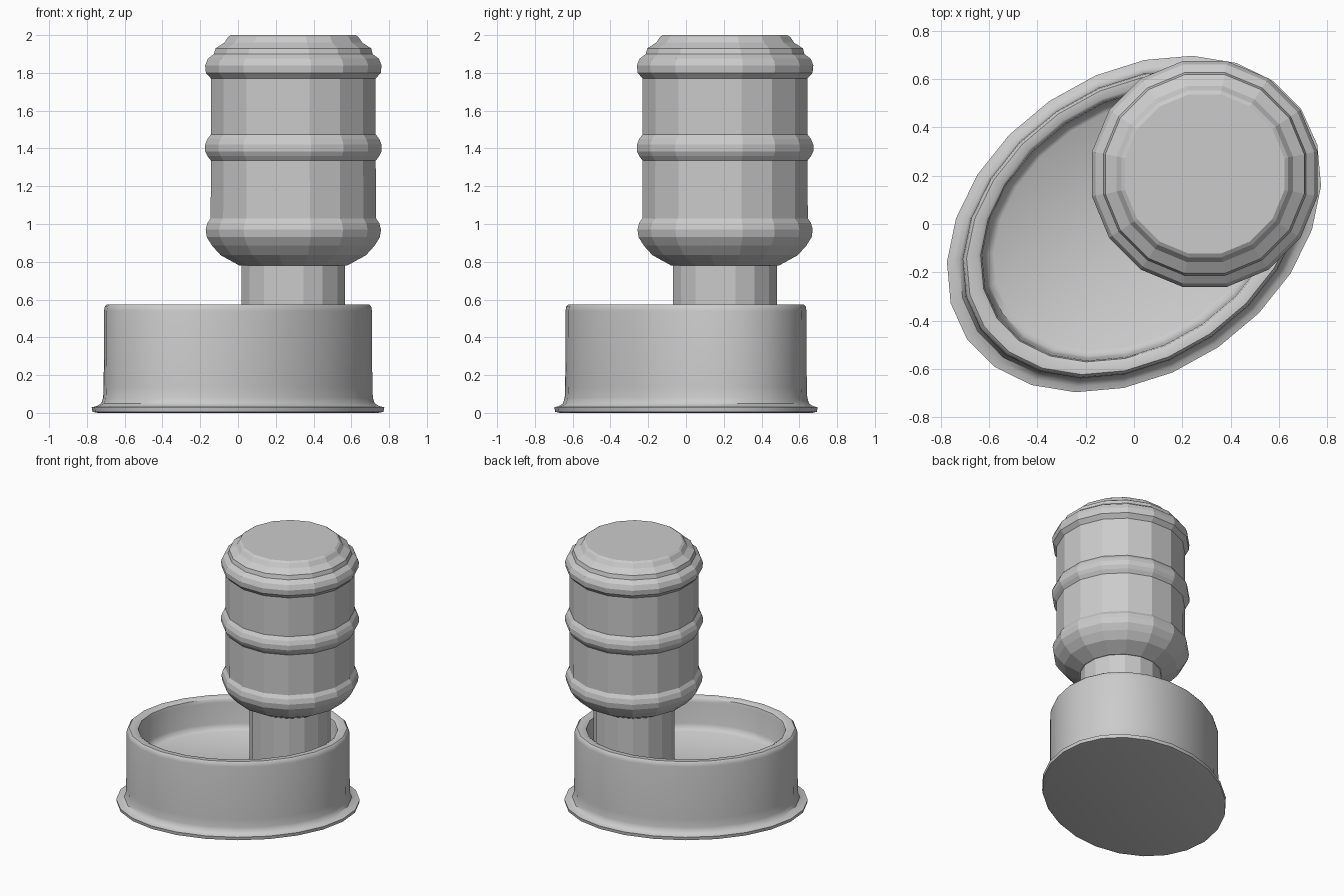
import bpy, bmesh, math

if "Cube" in bpy.data.objects:
    bpy.data.objects.remove(bpy.data.objects["Cube"])


def lathe(name, profile, sides, loc=(0, 0), scale=(1, 1), turn=0.0, smooth=None):
    """Revolve (radius, z) points, closing both ends with flat caps."""
    bm = bmesh.new()
    c, s = math.cos(turn), math.sin(turn)
    rings = []
    for r, z in profile:
        ring = []
        for i in range(sides):
            a = 2 * math.pi * i / sides
            x, y = r * scale[0] * math.cos(a), r * scale[1] * math.sin(a)
            ring.append(bm.verts.new((x * c - y * s + loc[0], x * s + y * c + loc[1], z)))
        rings.append(ring)
    for low, high in zip(rings, rings[1:]):
        for i in range(sides):
            j = (i + 1) % sides
            bm.faces.new((low[i], low[j], high[j], high[i]))
    bm.faces.new(rings[0][::-1])
    bm.faces.new(rings[-1])
    bmesh.ops.recalc_face_normals(bm, faces=bm.faces)
    mesh = bpy.data.meshes.new(name)
    bm.to_mesh(mesh)
    bm.free()
    obj = bpy.data.objects.new(name, mesh)
    bpy.context.collection.objects.link(obj)
    if smooth:
        bpy.ops.object.select_all(action='DESELECT')
        obj.select_set(True)
        bpy.context.view_layer.objects.active = obj
        bpy.ops.object.shade_smooth_by_angle(angle=math.radians(smooth))
    return obj


# Oval basin with flared foot, rounded rim and recessed floor
basin = [(0.96, 0.0), (0.995, 0.006), (1.0, 0.03), (0.965, 0.036), (0.935, 0.05),
         (0.922, 0.08), (0.918, 0.14), (0.916, 0.54), (0.91, 0.563), (0.895, 0.575),
         (0.84, 0.575), (0.82, 0.565), (0.812, 0.54), (0.80, 0.38),
         (0.785, 0.35), (0.75, 0.335)]
lathe("basin", basin, 24, scale=(0.84, 0.618), turn=math.radians(34.5), smooth=40)

CENTRE = (0.293, 0.207)
TURN = math.radians(11.25)

# Pedestal under the barrel
lathe("pedestal", [(0.28, 0.32), (0.28, 0.80)], 16, CENTRE, turn=TURN)

# Barrel with three raised hoops and a stepped lid
k = 1 / math.cos(TURN)
barrel = [(0.285, 0.78), (0.385, 0.835), (0.43, 0.885), (0.458, 0.93), (0.464, 0.97),
          (0.455, 1.005), (0.438, 1.03), (0.436, 1.335), (0.455, 1.36), (0.467, 1.385),
          (0.467, 1.42), (0.455, 1.45), (0.436, 1.475), (0.436, 1.77), (0.463, 1.80),
          (0.467, 1.84), (0.453, 1.875), (0.42, 1.90), (0.412, 1.93), (0.365, 1.96),
          (0.345, 1.99), (0.33, 2.0)]
lathe("barrel", [(r * k, z) for r, z in barrel], 16, CENTRE, turn=TURN)
